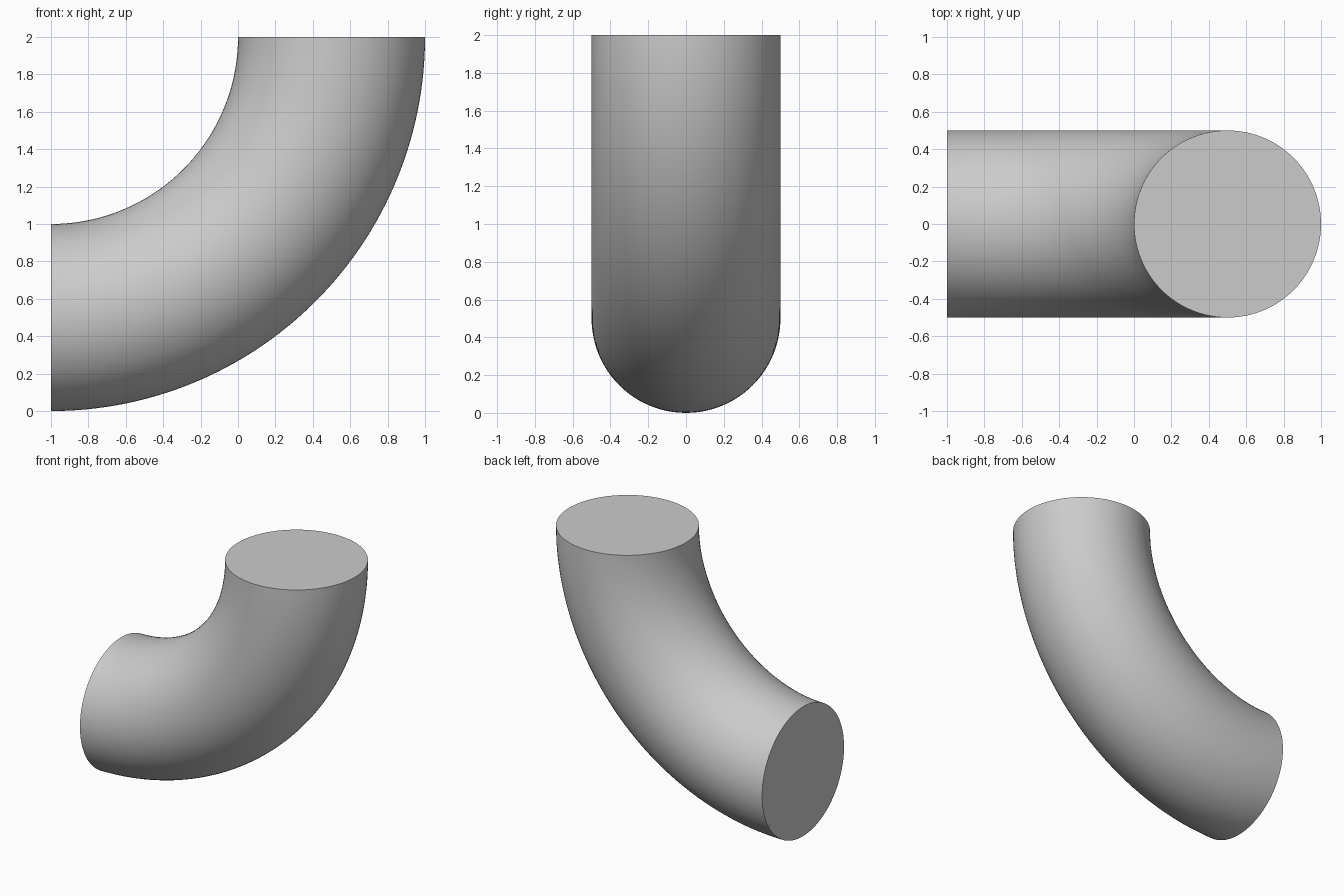
import bpy, bmesh
from math import pi
from mathutils import Matrix, Vector

cube = bpy.data.objects.get("Cube")
if cube:
    bpy.data.objects.remove(cube, do_unlink=True)

OUTER_RADIUS = 0.5
WALL = 0.015
BEND_RADIUS = 1.5
BEND_CENTRE = Vector((-1, 0, 2))
SIDES, STEPS = 96, 64

# Plain grey material
grey = bpy.data.materials.new("plain grey")
grey.use_nodes = True
colour = (0.6, 0.6, 0.6, 1)
grey.diffuse_color = colour
grey.node_tree.nodes["Principled BSDF"].inputs["Base Color"].default_value = colour

bm = bmesh.new()


def sweep_wall(radius):
    """Sweep a circle a quarter turn around the bend centre."""
    start = BEND_CENTRE - Vector((0, 0, BEND_RADIUS))
    place = Matrix.Translation(start) @ Matrix.Rotation(pi / 2, 4, 'Y')
    ring = bmesh.ops.create_circle(bm, segments=SIDES, radius=radius, matrix=place)["verts"]
    edges = list({e for v in ring for e in v.link_edges})
    bmesh.ops.spin(bm, geom=ring + edges, cent=BEND_CENTRE, axis=(0, 1, 0),
                   angle=-pi / 2, steps=STEPS)


# Outer and inner pipe walls
sweep_wall(OUTER_RADIUS)
sweep_wall(OUTER_RADIUS - WALL)

# Thin rims closing the wall at both open ends
open_edges = [e for e in bm.edges if e.is_boundary]
for axis, level in ((0, BEND_CENTRE.x), (2, BEND_CENTRE.z)):
    rim = [e for e in open_edges
           if all(abs(v.co[axis] - level) < 0.001 for v in e.verts)]
    bmesh.ops.bridge_loops(bm, edges=rim)
bmesh.ops.recalc_face_normals(bm, faces=bm.faces)

mesh = bpy.data.meshes.new("pipe_elbow")
bm.to_mesh(mesh)
bm.free()
mesh.materials.append(grey)
elbow = bpy.data.objects.new("pipe_elbow", mesh)
bpy.context.collection.objects.link(elbow)

# Smooth walls with crisp rims
bpy.context.view_layer.objects.active = elbow
elbow.select_set(True)
bpy.ops.object.shade_smooth_by_angle(angle=pi / 6)
